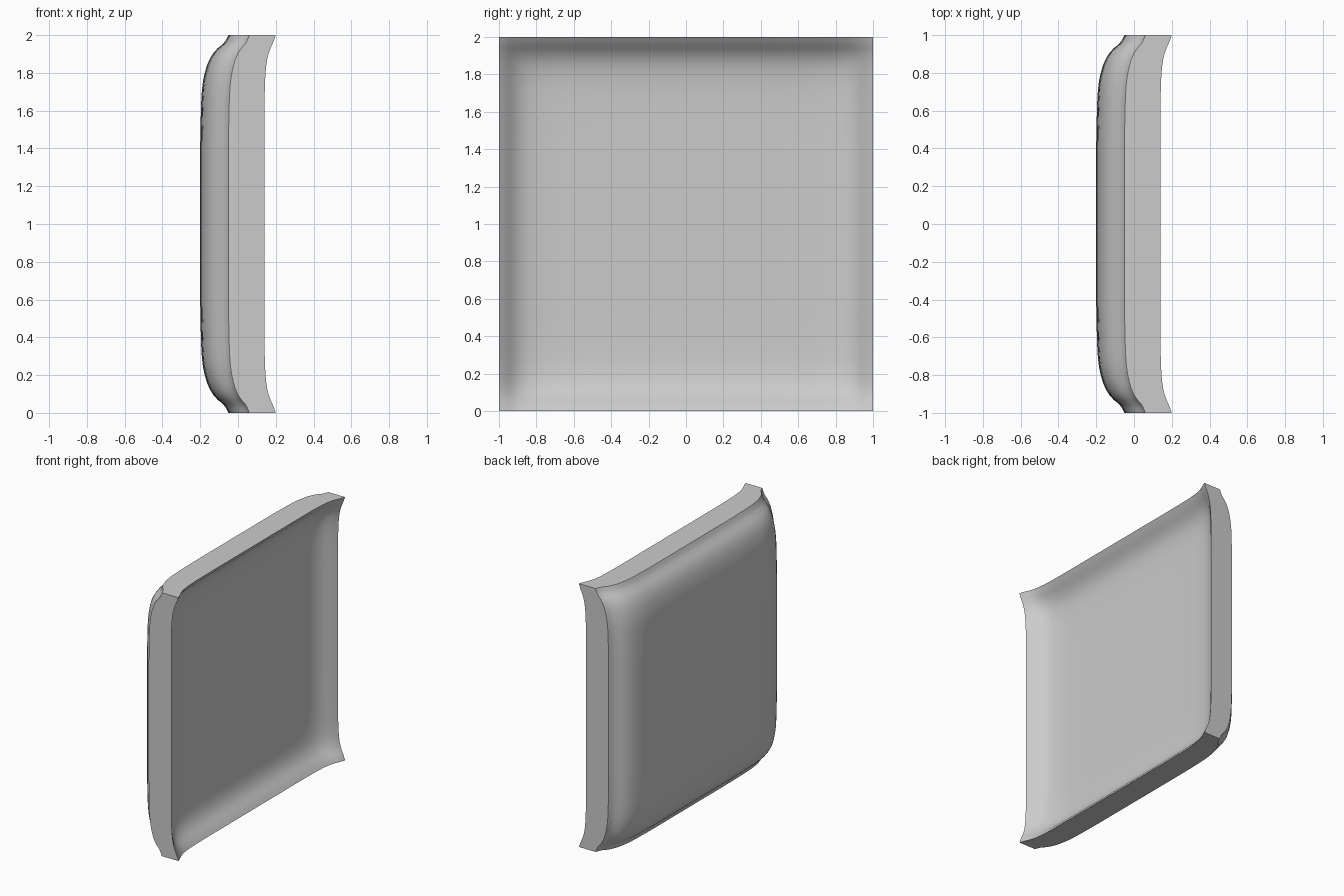
import bpy
import bmesh
import math

cube = bpy.data.objects.get("Cube")
if cube:
    bpy.data.objects.remove(cube)

# Flare profiles: distance from the centre, share of the rim rise
BACK = [(0.4, 0), (0.55, 0.015), (0.74, 0.08), (0.85, 0.26), (0.9, 0.44),
        (0.93, 0.61), (0.957, 0.83), (1, 1)]
FRONT = [(0.4, 0), (0.6, 0.01), (0.75, 0.05), (0.85, 0.18), (0.9, 0.36),
         (0.93, 0.53), (0.96, 0.76), (1, 1)]


def flare(points, t):
    """Smooth curve through the profile points."""
    t = abs(t)
    if t <= points[0][0]:
        return 0.0
    last = len(points) - 1

    def slope(i):
        a, b = points[max(i - 1, 0)], points[min(i + 1, last)]
        return (b[1] - a[1]) / (b[0] - a[0]) if i else 0.0

    for i in range(last):
        (x0, y0), (x1, y1) = points[i], points[i + 1]
        if t <= x1 + 1e-6:
            w = x1 - x0
            s = (t - x0) / w
            return ((1 + 2 * s) * (1 - s) ** 2 * y0 + s * (1 - s) ** 2 * w * slope(i)
                    + s * s * (3 - 2 * s) * y1 + s * s * (s - 1) * w * slope(i + 1))
    return 1.0


def skin(points, centre, rise, corner):
    """Depth of a dished square whose rim and corners flare forward."""
    def depth(y, z):
        u, v = flare(points, y), flare(points, z)
        return centre + rise * (u + v) - (2 * rise - corner) * u * v
    return depth


# Grid lines, packed closer towards the rim
half = [1 - (1 - i / 22) ** 1.8 for i in range(23)]
lines = [-t for t in reversed(half[1:])] + half
n = len(lines)

bm = bmesh.new()


def add_skin(depth):
    return [[bm.verts.new((depth(y, z), y, z + 1)) for z in lines] for y in lines]


front = add_skin(skin(FRONT, 0.01, 0.13, 0.19))
back = add_skin(skin(BACK, -0.2, 0.15, 0.26))

# Dished front and bulging back
for grid in (front, back):
    for i in range(n - 1):
        for j in range(n - 1):
            bm.faces.new((grid[i][j], grid[i + 1][j], grid[i + 1][j + 1], grid[i][j + 1]))

# Flat rim on all four sides
for e in (0, n - 1):
    for k in range(n - 1):
        bm.faces.new((front[e][k], front[e][k + 1], back[e][k + 1], back[e][k]))
        bm.faces.new((front[k][e], front[k + 1][e], back[k + 1][e], back[k][e]))
bmesh.ops.recalc_face_normals(bm, faces=bm.faces)

mesh = bpy.data.meshes.new("dished_panel")
bm.to_mesh(mesh)
bm.free()
panel = bpy.data.objects.new("dished_panel", mesh)
bpy.context.collection.objects.link(panel)

# Plain grey finish
grey = bpy.data.materials.new("light_grey")
grey.use_nodes = True
colour = (0.6, 0.6, 0.6, 1)
grey.diffuse_color = colour
grey.node_tree.nodes["Principled BSDF"].inputs["Base Color"].default_value = colour
mesh.materials.append(grey)

bpy.ops.object.select_all(action="DESELECT")
panel.select_set(True)
bpy.context.view_layer.objects.active = panel
bpy.ops.object.shade_smooth_by_angle(angle=math.radians(35))
